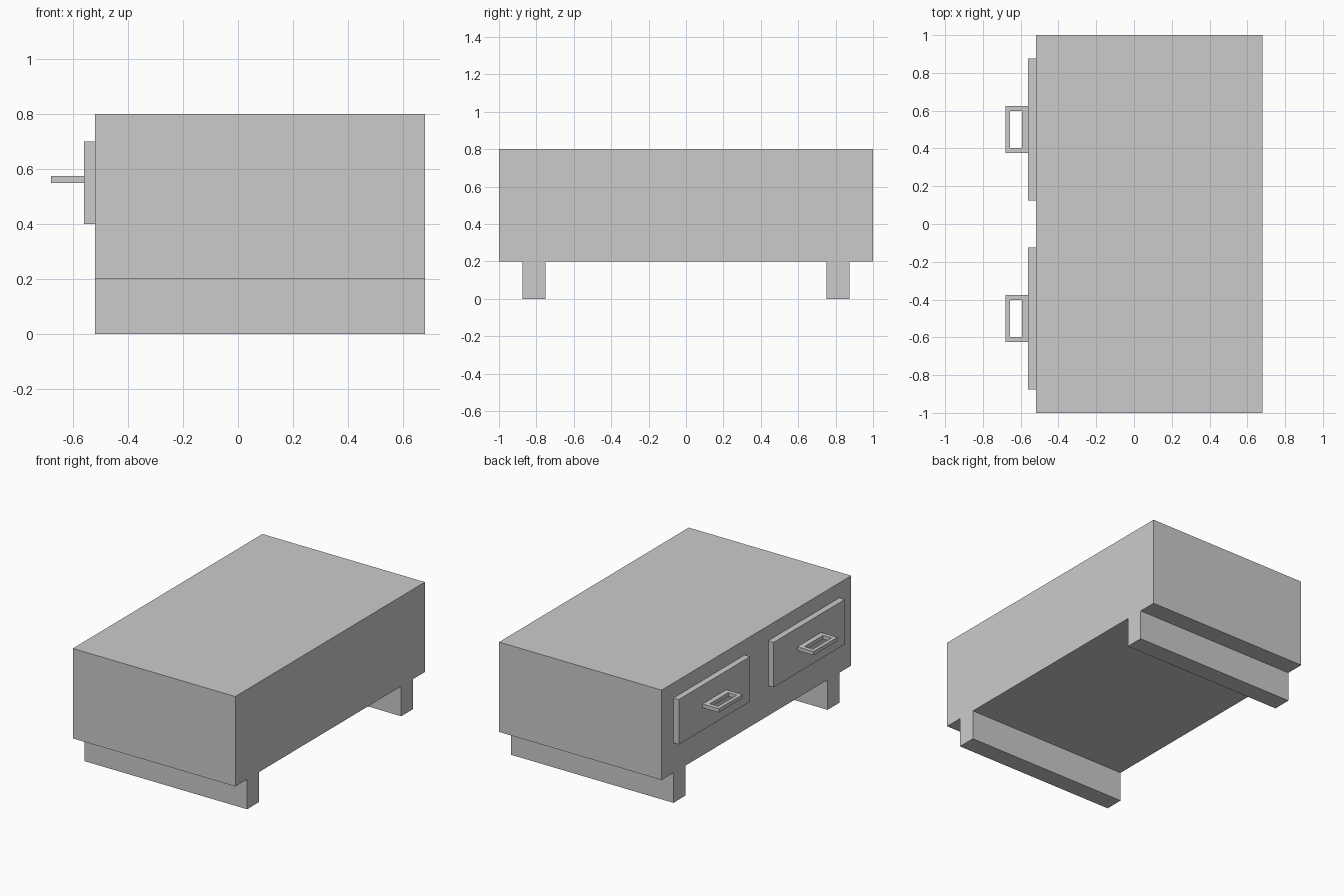
import bpy

if "Cube" in bpy.data.objects:
    bpy.data.objects.remove(bpy.data.objects["Cube"])


def mesh_object(name, verts, faces):
    mesh = bpy.data.meshes.new(name)
    mesh.from_pydata(verts, [], faces)
    mesh.update()
    obj = bpy.data.objects.new(name, mesh)
    bpy.context.collection.objects.link(obj)
    return obj


def rect(x, y, z):
    return [(x[0], y[0], z), (x[1], y[0], z), (x[1], y[1], z), (x[0], y[1], z)]


def box(name, x, y, z):
    faces = [(3, 2, 1, 0), (4, 5, 6, 7)]
    faces += [(i, (i + 1) % 4, (i + 1) % 4 + 4, i + 4) for i in range(4)]
    return mesh_object(name, rect(x, y, z[0]) + rect(x, y, z[1]), faces)


def frame(name, x, y, hole_x, hole_y, z):
    # Flat rectangular ring with a through hole
    verts = (rect(x, y, z[0]) + rect(x, y, z[1])
             + rect(hole_x, hole_y, z[0]) + rect(hole_x, hole_y, z[1]))
    faces = []
    for i in range(4):
        j = (i + 1) % 4
        faces += [(i, j, j + 4, i + 4),            # outer wall
                  (j + 8, i + 8, i + 12, j + 12),  # inner wall
                  (i + 4, j + 4, j + 12, i + 12),  # top
                  (j, i, i + 8, j + 8)]            # bottom
    return mesh_object(name, verts, faces)


def span(centre, width):
    return (centre - width / 2, centre + width / 2)


# Cabinet body
box("cabinet_body", (-0.52, 0.68), (-1, 1), (0.2, 0.8))

for side, label in ((-1, "near"), (1, "far")):
    # Full-depth runner leg
    box(label + "_leg", (-0.52, 0.68), span(side * 0.8125, 0.125), (0, 0.2))
    # Drawer panel and its pull handle
    box(label + "_drawer_front", (-0.56, -0.52), span(side * 0.5, 0.75), (0.4, 0.7))
    frame(label + "_drawer_handle", (-0.68, -0.56), span(side * 0.5, 0.25),
          (-0.656, -0.594), span(side * 0.5, 0.195), (0.55, 0.575))
